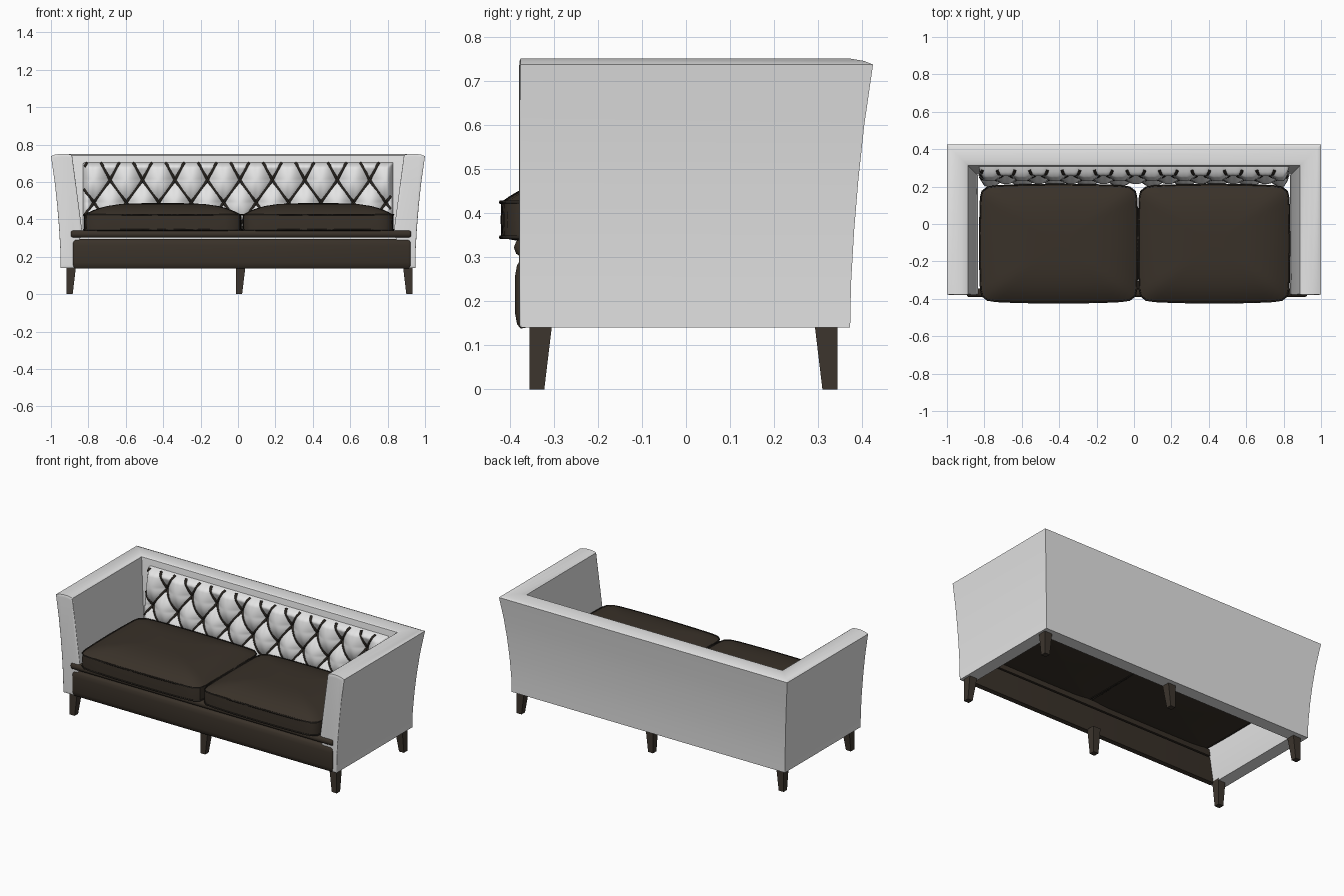
import bpy, bmesh, math
from mathutils import Vector

if "Cube" in bpy.data.objects:
    bpy.data.objects.remove(bpy.data.objects["Cube"])


def material(name, rgb):
    m = bpy.data.materials.new(name)
    m.diffuse_color = (*rgb, 1)
    m.use_nodes = True
    m.node_tree.nodes["Principled BSDF"].inputs["Base Color"].default_value = m.diffuse_color
    return m


FABRIC = material("pale fabric", (0.78, 0.78, 0.78))
LEATHER = material("dark brown leather", (0.041, 0.031, 0.022))
WOOD = material("dark wood", (0.046, 0.036, 0.027))
CORD = material("cord", (0.022, 0.018, 0.014))


def finish(obj, mat, angle=35):
    obj.data.materials.append(mat)
    bpy.ops.object.select_all(action='DESELECT')
    obj.select_set(True)
    bpy.context.view_layer.objects.active = obj
    if obj.type == 'CURVE':
        bpy.ops.object.convert(target='MESH')
    bpy.ops.object.shade_smooth_by_angle(angle=math.radians(angle))


def loft(name, rings, mat, angle=35, closed=True, caps=True):
    """Skin a list of rings of points, each with the same count."""
    bm = bmesh.new()
    vs = [[bm.verts.new(p) for p in r] for r in rings]
    n = len(rings[0])
    for a, b in zip(vs, vs[1:]):
        for i in range(n if closed else n - 1):
            j = (i + 1) % n
            bm.faces.new((a[i], a[j], b[j], b[i]))
    if caps:
        bm.faces.new(vs[0])
        bm.faces.new(vs[-1])
    bmesh.ops.recalc_face_normals(bm, faces=bm.faces)
    me = bpy.data.meshes.new(name)
    bm.to_mesh(me)
    bm.free()
    obj = bpy.data.objects.new(name, me)
    bpy.context.collection.objects.link(obj)
    finish(obj, mat, angle)
    return obj


def cords(name, paths, radius, mat, cyclic=False):
    cu = bpy.data.curves.new(name, 'CURVE')
    cu.dimensions = '3D'
    cu.bevel_depth = radius
    cu.bevel_resolution = 1
    cu.use_fill_caps = True
    for path in paths:
        s = cu.splines.new('POLY')
        s.points.add(len(path) - 1)
        for pt, p in zip(s.points, path):
            pt.co = (*p, 1)
        s.use_cyclic_u = cyclic
    obj = bpy.data.objects.new(name, cu)
    bpy.context.collection.objects.link(obj)
    finish(obj, mat, 60)


# Flared shell: arms and back swept as one mitred U (inset from outer top, height)
shell = [(.052, .14), (.050, .24), (.043, .36), (.033, .48), (.02, .60), (.0, .738),
         (.02, .746), (.05, .751), (.08, .751), (.105, .747), (.113, .742),
         (.165, .35), (.13, .14)]
corners = [(-1, 0, -.375), (-1, 1, .425), (1, 1, .425), (1, 0, -.375)]
loft("arms_and_back", [[(s * (1 - d), y - d * k, z) for d, z in shell]
                       for s, k, y in corners], FABRIC, 30)

# Lightly padded panels on the arm fronts
for name, s in (("left", -1), ("right", 1)):
    loft(name + "_arm_front",
         [[(s * (1 - (d + (.085 - d) * f)), y, z + (.45 - z) * f * .25) for d, z in shell]
          for y, f in ((-.370, 0), (-.376, 0), (-.378, .06), (-.379, .2))], FABRIC, 60)

# Tufted back panel following the sloping inside of the back
X0, Z0, PX, PZ = .01, .61, .1735, .24


def base_y(z):
    return .308 - .049 * (.742 - z) / .392


def slant(z):
    """Sideways run of a diamond edge, steeper above the upper buttons."""
    return (z - Z0) / PZ * (.74 if z > Z0 else 1)


def tuft(x, z):
    a = abs(math.sin(math.pi * ((x - X0) / PX + slant(z))))
    b = abs(math.sin(math.pi * ((x - X0) / PX - slant(z))))
    puff = .45 * max(a, b) ** .8 + .55 * (a * b) ** .55
    edge = min(1, (.83 - abs(x)) / .03, (.705 - z) / .025, (z - .32) / .03)
    edge = math.sqrt(max(0, edge))
    return base_y(z) + .004 - edge * (.010 + .056 * puff)


NX, NZ = 220, 54
rows = []
for j in range(NZ + 1):
    z = .32 + .385 * j / NZ
    rows.append([(x, tuft(x, z), z) for x in
                 (-.83 + 1.66 * i / NX for i in range(NX + 1))])
loft("tufted_back", rows, FABRIC, 80, closed=False, caps=False)

# Crossing cords in the valleys, dipping in at every button
lines = []
for side in (-1, 1):
    for k in range(-8, 9):
        path = []
        for i in range(41):
            z = .35 + .35 * i / 40
            x = X0 + k * PX + side * slant(z) * PX
            if abs(x) < .822:
                path.append((x, tuft(x, z) - .003, z))
        if len(path) > 2:
            lines.append(path)
cords("diamond_cords", lines, .0085, CORD)


# Boxed seat cushions with crowned tops and piped edges
def outline(cx, hx, z, s=1, n=88):
    cy, hy = -.105, .315
    pts = []
    for i in range(n):
        t = 2 * math.pi * (i + .5) / n
        c, q = math.cos(t), math.sin(t)
        r = (abs(c) ** 16 + abs(q) ** 16) ** (-1 / 16)
        u, v = r * c, r * q
        # sides bow out softly between the corners
        pts.append((cx + hx * s * u * (1 - .015 * v * v),
                    cy + hy * s * v * (1 - .035 * u * u), z))
    return pts


for name, cx, hx in (("left", -.403, .420), ("right", .428, .402)):
    rings = [outline(cx, hx, .345 - .02 * (1 - s ** 4), s) for s in (.05, .5, .8, .93, 1)]
    rings += [outline(cx, hx, .385, 1.004), outline(cx, hx, .425)]
    rings += [outline(cx, hx, .425 + .062 * (1 - s ** 4), s)
              for s in (.98, .94, .88, .8, .7, .55, .38, .2, .05)]
    loft(name + "_seat_cushion", rings, LEATHER, 40)
    cords(name + "_cushion_piping",
          [outline(cx, hx, .345, 1.003), outline(cx, hx, .425, 1.003)],
          .0045, CORD, cyclic=True)

# Padded front rail and the roll above it, both with softened ends
rail = [(-.35, .142), (-.376, .138), (-.384, .148), (-.388, .17), (-.388, .26),
        (-.384, .282), (-.376, .294), (-.35, .296)]
roll = [(-.345, .302), (-.376, .302), (-.386, .308), (-.391, .322), (-.386, .336),
        (-.376, .342), (-.345, .342)]
for name, profile, x0, x1, zc in (("front_rail", rail, -.882, .923, .217),
                                  ("front_roll", roll, -.893, .925, .322)):
    rings = []
    for x, f in ((x0, .75), (x0 + .004, .9), (x0 + .012, 1),
                 (x1 - .012, 1), (x1 - .004, .9), (x1, .75)):
        rings.append([(x, -.36 + (y + .36) * f, zc + (z - zc) * (.6 + .4 * f))
                      for y, z in profile])
    loft(name, rings, LEATHER, 50)


# Six tapered legs, straight on the outer sides
def leg(name, x, dx, y, dy):
    def square(w, z):
        return [(x, y, z), (x + dx * w, y, z), (x + dx * w, y + dy * w, z), (x, y + dy * w, z)]
    loft(name, [square(.034, 0), square(.052, .15)], WOOD, 20)


for row, y, dy in (("front", -.356, 1), ("back", .344, -1)):
    leg(row + "_left_leg", -.918, 1, y, dy)
    leg(row + "_middle_leg", -.012, 1, y, dy)
    leg(row + "_right_leg", .934, -1, y, dy)
